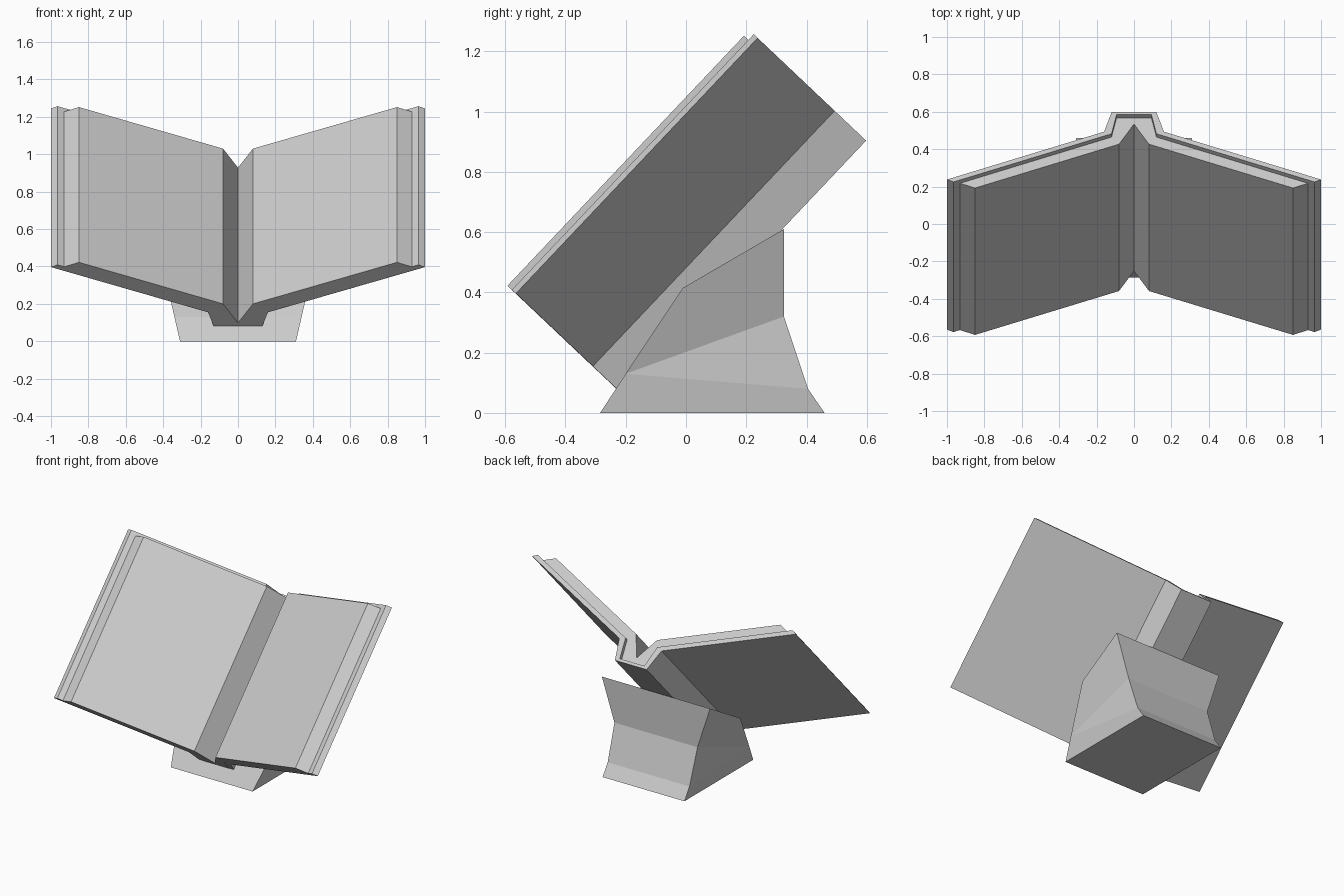
import bpy, bmesh
from mathutils import Vector

if "Cube" in bpy.data.objects:
    bpy.data.objects.remove(bpy.data.objects["Cube"])

UP = Vector((0, 0.687, 0.726))      # along the tilted spine
OUT = Vector((0, -0.726, 0.687))    # out of the open pages


def finish(name, bm):
    bmesh.ops.recalc_face_normals(bm, faces=bm.faces)
    me = bpy.data.meshes.new(name)
    bm.to_mesh(me)
    bm.free()
    ob = bpy.data.objects.new(name, me)
    bpy.context.collection.objects.link(ob)
    return ob


def mirror_line(half):
    """Full left-to-right line from points given edge to centre."""
    left = [(-x, n) for x, n in half]
    right = [(x, n) for x, n in reversed(half) if x > 0]
    return left + right


def tilted_prism(name, section, start, end):
    bm = bmesh.new()
    verts = [bm.verts.new(UP * start + OUT * n + Vector((x, 0, 0))) for x, n in section]
    face = bm.faces.new(verts)
    ext = bmesh.ops.extrude_face_region(bm, geom=[face], use_keep_orig=True)
    moved = [g for g in ext["geom"] if isinstance(g, bmesh.types.BMVert)]
    bmesh.ops.translate(bm, verts=moved, vec=UP * (end - start))
    return finish(name, bm)


# Book cover: thin folded shell with a boxed spine
outer = mirror_line([(1.0, 0.683), (0.16, 0.331), (0.12, 0.187)])
inner = mirror_line([(0.965, 0.701), (0.12, 0.346), (0.093, 0.206)])
tilted_prism("book_cover", outer + inner[::-1], -0.10, 1.068)

# Page block: bevelled edges and a V-shaped gutter
page_top = mirror_line([(0.85, 0.721), (0.08, 0.398), (0.0, 0.25)])
page_under = mirror_line([(0.93, 0.686), (0.12, 0.346), (0.093, 0.206)])
tilted_prism("page_block", page_under + page_top[::-1], -0.101, 1.042)

# Stand: flared block; rows of (half width, y, z) run front to back
profile = [(0.31, -0.285, 0), (0.34, -0.2, 0.13), (0.405, -0.01, 0.415),
           (0.41, 0.325, 0.61), (0.315, 0.325, 0.32), (0.31, 0.405, 0.08),
           (0.31, 0.46, 0)]
bm = bmesh.new()
cols = [[bm.verts.new((s * x, y, z)) for x, y, z in profile] for s in (-1, 0, 1)]
cols[1][2].co = UP * 0.294 + OUT * 0.2      # dip that cradles the spine
for a, b in zip(cols, cols[1:]):
    for i in range(7):
        j = (i + 1) % 7
        bm.faces.new((a[i], a[j], b[j], b[i]))
for side in (cols[0], cols[2]):
    for idx in ((1, 2, 3, 4), (1, 4, 5), (0, 1, 5, 6)):
        bm.faces.new([side[i] for i in idx])
finish("book_stand", bm)
